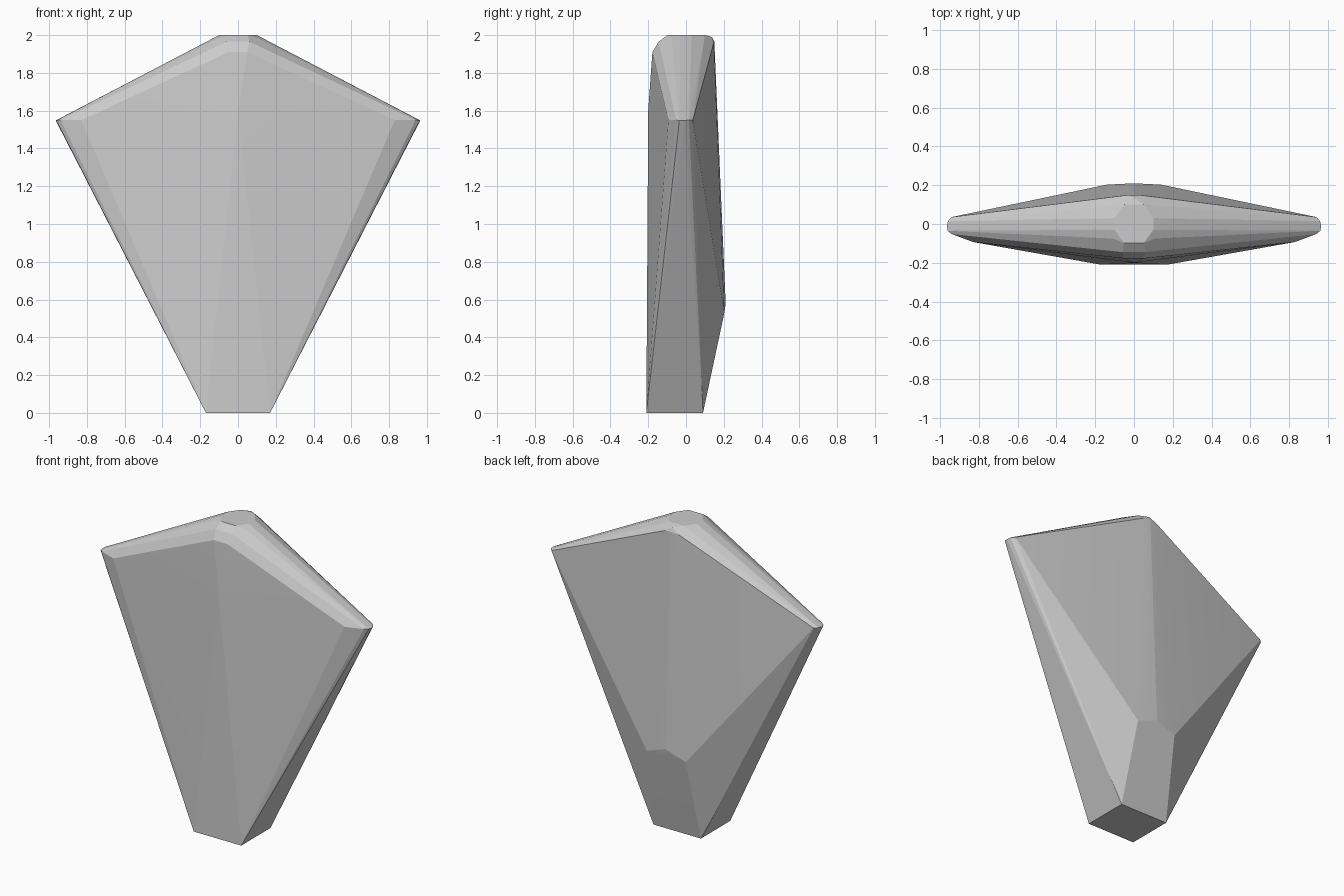
import bpy
import bmesh

if "Cube" in bpy.data.objects:
    bpy.data.objects.remove(bpy.data.objects["Cube"])

# Corner points of the right half: x, y, z
half = [
    # square foot
    (0.17, -0.21, 0), (0.17, 0.09, 0),
    # gently domed front panel
    (0, -0.20, 1.60), (0.83, -0.093, 1.55), (0.05, -0.178, 1.91),
    # bevelled front of the crown
    (0.06, -0.145, 1.965), (0.11, -0.075, 1.982), (0.05, -0.098, 2.0),
    # flat crown
    (0.10, -0.03, 2.0), (0.10, 0.03, 2.0), (0.05, 0.10, 2.0),
    # back rim of the crown
    (0.05, 0.147, 1.96), (0, 0.15, 1.965), (0, 0.138, 1.99),
    # blunt side tip
    (0.94, -0.052, 1.55), (0.962, -0.035, 1.548), (0.965, -0.01, 1.548),
    (0.96, 0.015, 1.55), (0.94, 0.036, 1.55),
    # bulge on the lower back
    (0, 0.21, 0.58), (0.14, 0.203, 0.53),
]

# Mirror the points and wrap them in a convex shell
bm = bmesh.new()
for p in half:
    for s in ((1, -1) if p[0] else (1,)):
        bm.verts.new((s * p[0], p[1], p[2]))
hull = bmesh.ops.convex_hull(bm, input=bm.verts)
loose = {v for v in hull["geom_interior"] + hull["geom_unused"]
         if isinstance(v, bmesh.types.BMVert)}
bmesh.ops.delete(bm, geom=list(loose), context='VERTS')
bmesh.ops.dissolve_limit(bm, angle_limit=0.01, verts=bm.verts, edges=bm.edges)
bmesh.ops.recalc_face_normals(bm, faces=bm.faces)

mesh = bpy.data.meshes.new("kite_stone")
bm.to_mesh(mesh)
bm.free()
stone = bpy.data.objects.new("kite_stone", mesh)
bpy.context.collection.objects.link(stone)

# Plain grey
grey = bpy.data.materials.new("light_grey")
grey.diffuse_color = (0.6, 0.6, 0.6, 1)
grey.use_nodes = True
grey.node_tree.nodes["Principled BSDF"].inputs["Base Color"].default_value = grey.diffuse_color
mesh.materials.append(grey)

# Soft shading over the shallow facets, crisp main edges
bpy.context.view_layer.objects.active = stone
stone.select_set(True)
bpy.ops.object.shade_smooth_by_angle(angle=0.1)
